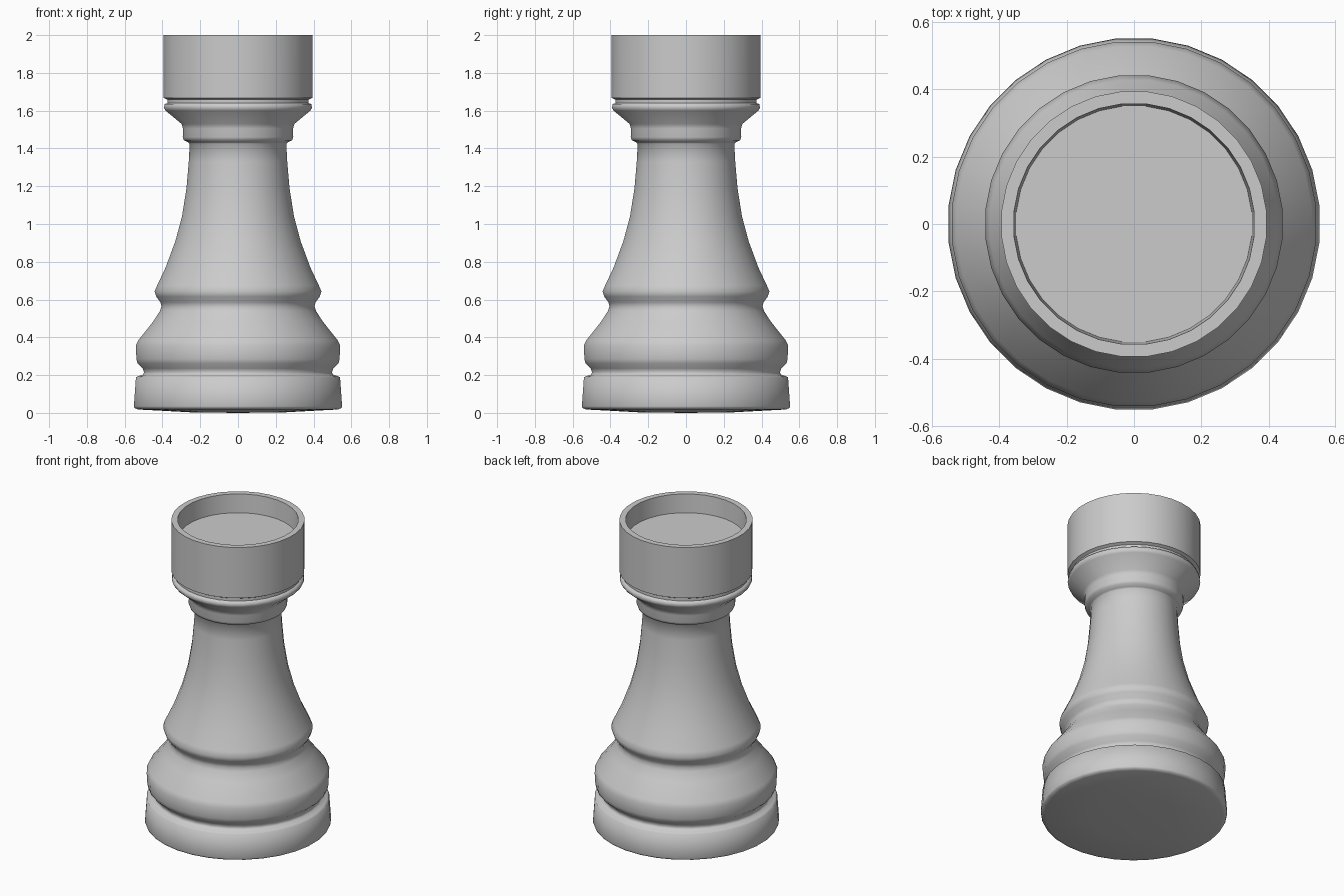
import bpy, bmesh, math

if "Cube" in bpy.data.objects:
    bpy.data.objects.remove(bpy.data.objects["Cube"])

SIDES = 32

# Profile (radius, height) from underside to the rim and into the cup
profile = [
    # slightly domed underside and plinth
    (0.25, 0.003), (0.53, 0.018), (0.55, 0.025), (0.554, 0.035), (0.543, 0.188), (0.53, 0.195),
    # groove and lower bulge
    (0.505, 0.203), (0.50, 0.215), (0.507, 0.235), (0.535, 0.262), (0.54, 0.285),
    (0.544, 0.355), (0.53, 0.385), (0.45, 0.485), (0.415, 0.54),
    # waist ring
    (0.407, 0.563), (0.412, 0.585), (0.435, 0.615), (0.444, 0.643), (0.43, 0.675),
    # tapering stem
    (0.385, 0.77), (0.333, 0.91), (0.298, 1.04), (0.274, 1.19), (0.262, 1.33), (0.257, 1.425),
    # collar
    (0.265, 1.433), (0.288, 1.443), (0.294, 1.46), (0.293, 1.505), (0.30, 1.53),
    (0.385, 1.60), (0.394, 1.615), (0.39, 1.635), (0.376, 1.64), (0.376, 1.658), (0.395, 1.668),
    # turret wall, rim and inner wall
    (0.396, 2.0), (0.359, 2.0), (0.352, 1.88),
]


def lathe(name, points):
    """Turn a profile round z, closing both ends."""
    bm = bmesh.new()
    rings = []
    for r, z in points:
        ring = []
        for i in range(SIDES):
            a = 2 * math.pi * (i + 0.5) / SIDES
            ring.append(bm.verts.new((r * math.cos(a), r * math.sin(a), z)))
        rings.append(ring)
    for low, high in zip(rings, rings[1:]):
        for i in range(SIDES):
            j = (i + 1) % SIDES
            bm.faces.new((low[i], low[j], high[j], high[i]))
    # underside fan and flat cup floor
    centre = bm.verts.new((0, 0, 0))
    for i in range(SIDES):
        bm.faces.new((centre, rings[0][(i + 1) % SIDES], rings[0][i]))
    bm.faces.new(rings[-1])
    bmesh.ops.recalc_face_normals(bm, faces=bm.faces)
    mesh = bpy.data.meshes.new(name)
    bm.to_mesh(mesh)
    bm.free()
    obj = bpy.data.objects.new(name, mesh)
    bpy.context.collection.objects.link(obj)
    return obj


# The whole turned piece
piece = lathe("turned_tower_piece", profile)
bpy.context.view_layer.objects.active = piece
piece.select_set(True)
bpy.ops.object.shade_smooth_by_angle(angle=math.radians(60))
